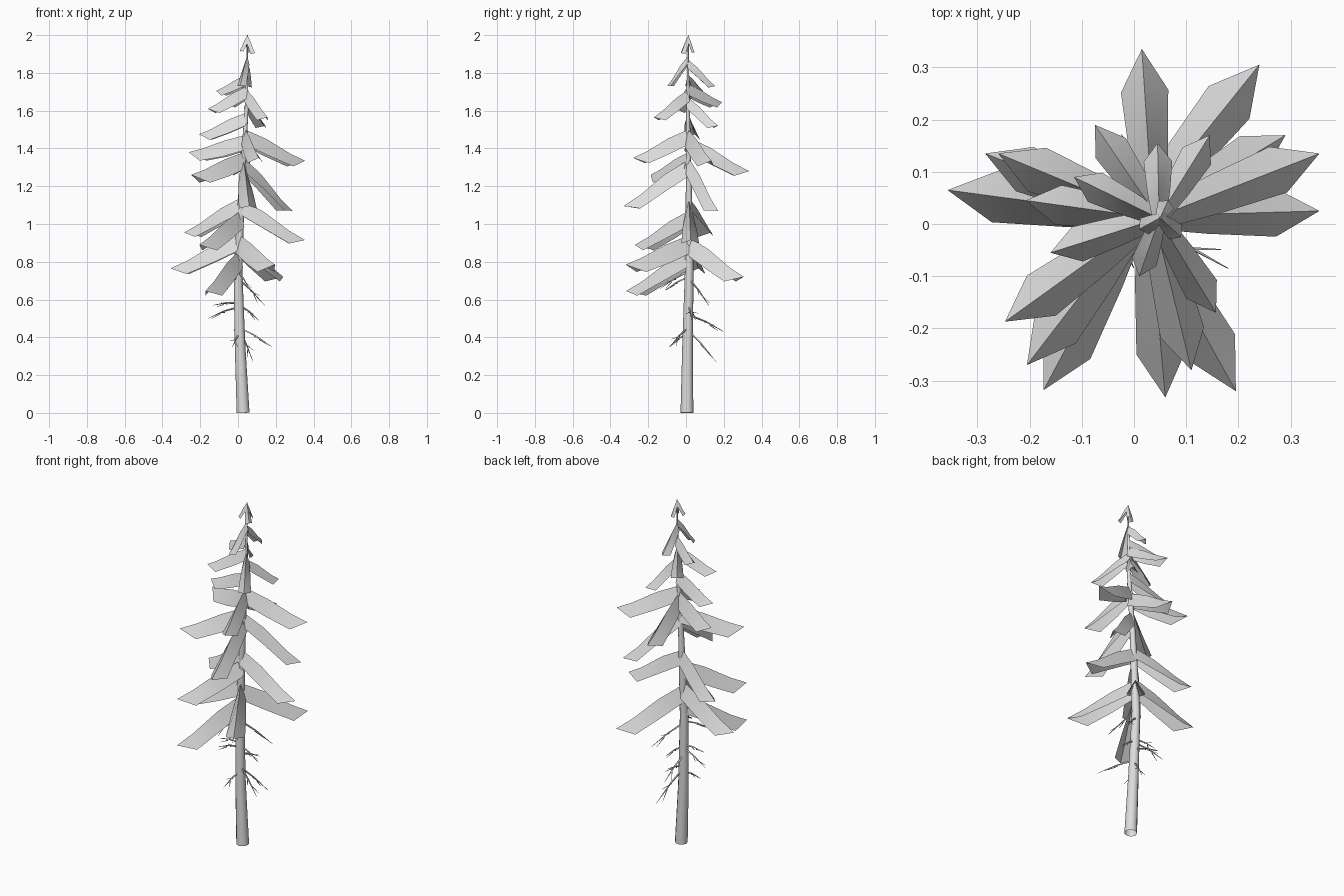
import bpy, bmesh, math
from mathutils import Vector

cube = bpy.data.objects.get("Cube")
if cube:
    bpy.data.objects.remove(cube, do_unlink=True)

SHADE = (0.72, 0.72, 0.72, 1)
grey = bpy.data.materials.new("plain_grey")
grey.use_nodes = True
grey.diffuse_color = SHADE
grey.node_tree.nodes["Principled BSDF"].inputs["Base Color"].default_value = SHADE


def finish(bm, name, angle):
    mesh = bpy.data.meshes.new(name)
    bm.to_mesh(mesh)
    bm.free()
    mesh.materials.append(grey)
    obj = bpy.data.objects.new(name, mesh)
    bpy.context.collection.objects.link(obj)
    bpy.ops.object.select_all(action="DESELECT")
    obj.select_set(True)
    bpy.context.view_layer.objects.active = obj
    bpy.ops.object.shade_smooth_by_angle(angle=math.radians(angle))


def tube(bm, points, radii, sides):
    """Loft round rings along a path, open at the foot and closed at the tip."""
    points = [Vector(p) for p in points]
    rings = []
    for i, (p, r) in enumerate(zip(points, radii)):
        way = points[min(i + 1, len(points) - 1)] - points[max(i - 1, 0)]
        turn = Vector((0, 0, 1)).rotation_difference(way)
        steps = [math.tau * k / sides for k in range(sides)]
        rings.append([bm.verts.new(p + turn @ Vector((r * math.cos(a), r * math.sin(a), 0)))
                      for a in steps])
    for low, high in zip(rings, rings[1:]):
        for k in range(sides):
            n = (k + 1) % sides
            bm.faces.new((low[k], low[n], high[n], high[k]))
    bm.faces.new(rings[-1])


# Trunk: gently bent, tapering to the top
TRUNK = [(0.027, 0.005, 0, 0.034), (0.011, 0.008, 0.35, 0.028), (0, 0.017, 0.75, 0.023),
         (0.02, 0.015, 1.2, 0.016), (0.045, 0.01, 1.6, 0.01), (0.05, 0.012, 2, 0.002)]


def trunk_at(z):
    for a, b in zip(TRUNK, TRUNK[1:]):
        if z <= b[2]:
            return Vector(a[:3]).lerp(Vector(b[:3]), (z - a[2]) / (b[2] - a[2]))


bm = bmesh.new()
tube(bm, [t[:3] for t in TRUNK], [t[3] for t in TRUNK], 12)
finish(bm, "trunk", 40)


# Needle boughs: folded blades with a high ridge and deep hanging sides
def bough(bm, tip, base_z):
    base, tip = trunk_at(base_z), Vector(tip)
    reach = tip - base
    flat = Vector((reach.x, reach.y, 0))
    side = Vector((-flat.y, flat.x, 0)).normalized()
    width = 0.013 + 0.1 * flat.length
    rows = []
    # along, fall, half width, hang
    for t, fall, w, hang in [(0, 0, 0.5, 1.8), (0.36, 0.31, 0.8, 1.9), (0.75, 0.77, 1, 1.45)]:
        ridge = base + flat * t + Vector((0, 0, reach.z * fall))
        drop = Vector((0, 0, -hang * width))
        rows.append([bm.verts.new(ridge + side * w * width + drop), bm.verts.new(ridge),
                     bm.verts.new(ridge - side * w * width + drop)])
    for a, b in zip(rows, rows[1:]):
        bm.faces.new((a[0], a[1], b[1], b[0]))
        bm.faces.new((a[1], a[2], b[2], b[1]))
    end, last = bm.verts.new(tip), rows[-1]
    bm.faces.new((last[0], last[1], end))
    bm.faces.new((last[1], last[2], end))


# Tip position and height of attachment, tier by tier
TIERS = {
    "lowest_boughs": [(-0.173, -0.318, 0.645, 0.86), (0.24, 0.305, 0.72, 0.93),
                      (0.195, -0.32, 0.785, 0.94), (-0.357, 0.065, 0.765, 0.95)],
    "lower_boughs": [(-0.205, -0.27, 0.89, 1.07), (0.355, 0.025, 0.915, 1.13),
                     (-0.285, 0.135, 0.955, 1.14)],
    "middle_boughs": [(0.29, 0.17, 1.07, 1.35), (0.06, -0.332, 1.095, 1.34),
                      (-0.247, -0.187, 1.26, 1.38), (0.015, 0.335, 1.28, 1.46)],
    "upper_boughs": [(0.355, 0.135, 1.335, 1.5), (0.11, -0.28, 1.35, 1.5),
                     (-0.26, 0.135, 1.38, 1.47), (-0.207, 0.045, 1.475, 1.59)],
    "high_boughs": [(0.145, 0.17, 1.52, 1.67), (0.157, -0.17, 1.565, 1.71),
                    (-0.16, -0.055, 1.61, 1.73), (-0.075, 0.19, 1.645, 1.74)],
    "top_boughs": [(-0.115, 0.09, 1.705, 1.79), (0.045, 0.155, 1.73, 1.87),
                   (0.01, -0.1, 1.73, 1.89)],
    "crown_boughs": [(0.09, -0.025, 1.905, 2), (0.01, -0.01, 1.92, 2),
                     (0.065, 0.045, 1.91, 2)],
}
for name, boughs in TIERS.items():
    bm = bmesh.new()
    for x, y, z, base_z in boughs:
        bough(bm, (x, y, z), base_z)
    finish(bm, name, 20)

# Dead twigs on the bare trunk, each with two forks
TWIGS = [(0.18, -0.085, 0.35, 0.45), (0.08, 0.16, 0.27, 0.44), (0, 0.2, 0.43, 0.52),
         (-0.16, 0.05, 0.5, 0.56), (-0.13, 0.02, 0.57, 0.58), (0.14, 0.12, 0.57, 0.71),
         (0.06, -0.14, 0.655, 0.75), (-0.03, -0.09, 0.35, 0.42), (0.11, 0.03, 0.49, 0.57),
         (-0.09, -0.11, 0.65, 0.72)]
bm = bmesh.new()
for x, y, z, base_z in TWIGS:
    base, tip = trunk_at(base_z), Vector((x, y, z))
    reach = tip - base
    side = reach.cross(Vector((0, 0, 1))).normalized()
    tube(bm, [base, base + reach * 0.5 + Vector((0, 0, 0.008)), tip], [0.006, 0.004, 0.001], 4)
    for start, sign in [(0.45, 1), (0.6, -1)]:
        fork = base + reach * start
        end = fork + reach * 0.25 + side * sign * 0.025 + Vector((0, 0, 0.01 * sign))
        tube(bm, [fork, end], [0.003, 0.001], 3)
finish(bm, "dead_twigs", 50)
